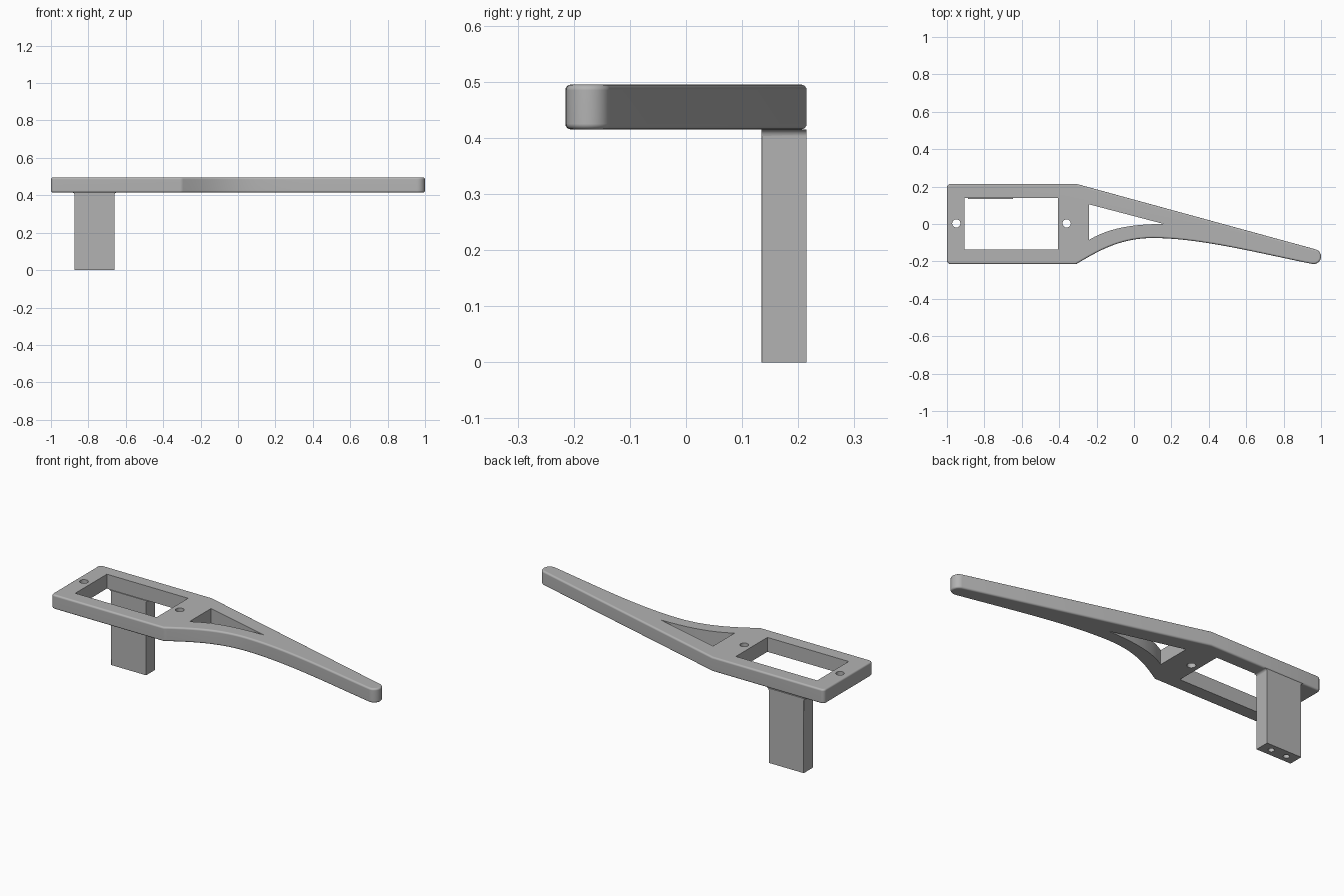
import bpy, bmesh, math
from mathutils import Vector
from mathutils.geometry import interpolate_bezier

cube = bpy.data.objects.get("Cube")
if cube:
    bpy.data.objects.remove(cube, do_unlink=True)

grey = bpy.data.materials.new("mid_grey")
grey.use_nodes = True
colour = (0.45, 0.45, 0.45, 1)
grey.diffuse_color = colour
grey.node_tree.nodes["Principled BSDF"].inputs["Base Color"].default_value = colour

BOTTOM, TOP, HALF = 0.415, 0.495, 0.215


def arc(cx, cy, r, start, end, steps=8):
    angles = [math.radians(start + (end - start) * i / steps) for i in range(steps + 1)]
    return [(cx + r * math.cos(a), cy + r * math.sin(a)) for a in angles]


def bezier(a, b, c, d, steps=20):
    pts = interpolate_bezier(*[Vector((*p, 0)) for p in (a, b, c, d)], steps + 1)
    return [(p.x, p.y) for p in pts]


def prism(name, outline, low, high, upright=True, round_rim=0, which=None):
    """Extrude an outline along z, or along y when not upright; round chosen edges."""
    def place(p, t):
        return (p[0], p[1], t) if upright else (p[0], t, p[1])
    bm = bmesh.new()
    rings = [[bm.verts.new(place(p, t)) for p in outline] for t in (low, high)]
    for ring in rings:
        bm.faces.new(ring)
    n = len(outline)
    for i in range(n):
        j = (i + 1) % n
        bm.faces.new((rings[0][i], rings[0][j], rings[1][j], rings[1][i]))
    bmesh.ops.recalc_face_normals(bm, faces=bm.faces)
    if round_rim:
        bmesh.ops.bevel(bm, geom=[e for e in bm.edges if which(e)], offset=round_rim,
                        segments=4, profile=0.5, affect='EDGES', clamp_overlap=True)
    mesh = bpy.data.meshes.new(name)
    bm.to_mesh(mesh)
    bm.free()
    mesh.materials.append(grey)
    obj = bpy.data.objects.new(name, mesh)
    bpy.context.collection.objects.link(obj)
    return obj


def finish(obj, cutters):
    """Cut the openings, then smooth the rounded edges."""
    bpy.ops.object.select_all(action='DESELECT')
    obj.select_set(True)
    bpy.context.view_layer.objects.active = obj
    for cutter in cutters:
        cutter.hide_render = True
        mod = obj.modifiers.new("opening", 'BOOLEAN')
        mod.operation, mod.solver, mod.object = 'DIFFERENCE', 'EXACT', cutter
        bpy.ops.object.modifier_apply(modifier=mod.name)
        bpy.data.objects.remove(cutter, do_unlink=True)
    bpy.ops.object.shade_smooth_by_angle(angle=math.radians(35))
    obj.modifiers.new("flat_face_normals", 'WEIGHTED_NORMAL').keep_sharp = True


# Arm plate: rectangular frame that tapers into a long curved arm
corner = 0.02
outline = (arc(-1 + corner, HALF - corner, corner, 180, 90, 5)
           + [(-0.31, HALF)]
           + arc(0.96, -0.174, 0.04, 75, -102, 16)
           + bezier((0.94, -0.211), (0.65, -0.152), (0.35, -0.075), (0.1, -0.075))
           + bezier((0.1, -0.075), (-0.08, -0.075), (-0.2, -0.15), (-0.31, -HALF))[1:]
           + arc(-1 + corner, -HALF + corner, corner, 270, 180, 5))
plate = prism("arm_plate", outline, BOTTOM, TOP, round_rim=0.01,
              which=lambda e: abs(e.verts[0].co.z - e.verts[1].co.z) < 0.001)

# Openings: battery-sized window, curved triangle and two screw holes
window = [(-0.905, -0.137), (-0.405, -0.137), (-0.405, 0.14), (-0.905, 0.14)]
triangle = [(-0.24, 0.105)] + bezier((-0.24, -0.085), (-0.15, -0.03), (-0.03, 0), (0.16, 0))
openings = [window, triangle] + [arc(x, 0.003, 0.022, 0, 345, 23) for x in (-0.95, -0.36)]
finish(plate, [prism("opening_cutter", o, BOTTOM - 0.1, TOP + 0.1) for o in openings])

# Leg: upright post with small fillets where it meets the plate
left, right, fillet = -0.875, -0.66, 0.012
leg_profile = ([(left, 0), (right, 0)]
               + arc(right + fillet, BOTTOM - fillet, fillet, 180, 90, 5)
               + arc(left - fillet, BOTTOM - fillet, fillet, 90, 0, 5))
leg = prism("leg", leg_profile, 0.135, HALF, upright=False, round_rim=0.008,
            which=lambda e: abs(e.verts[0].co.z - e.verts[1].co.z) > 0.2)
finish(leg, [prism("screw_cutter", arc(x, 0.175, 0.016, 0, 345, 23), -0.1, 0.12)
             for x in (-0.815, -0.72)])
